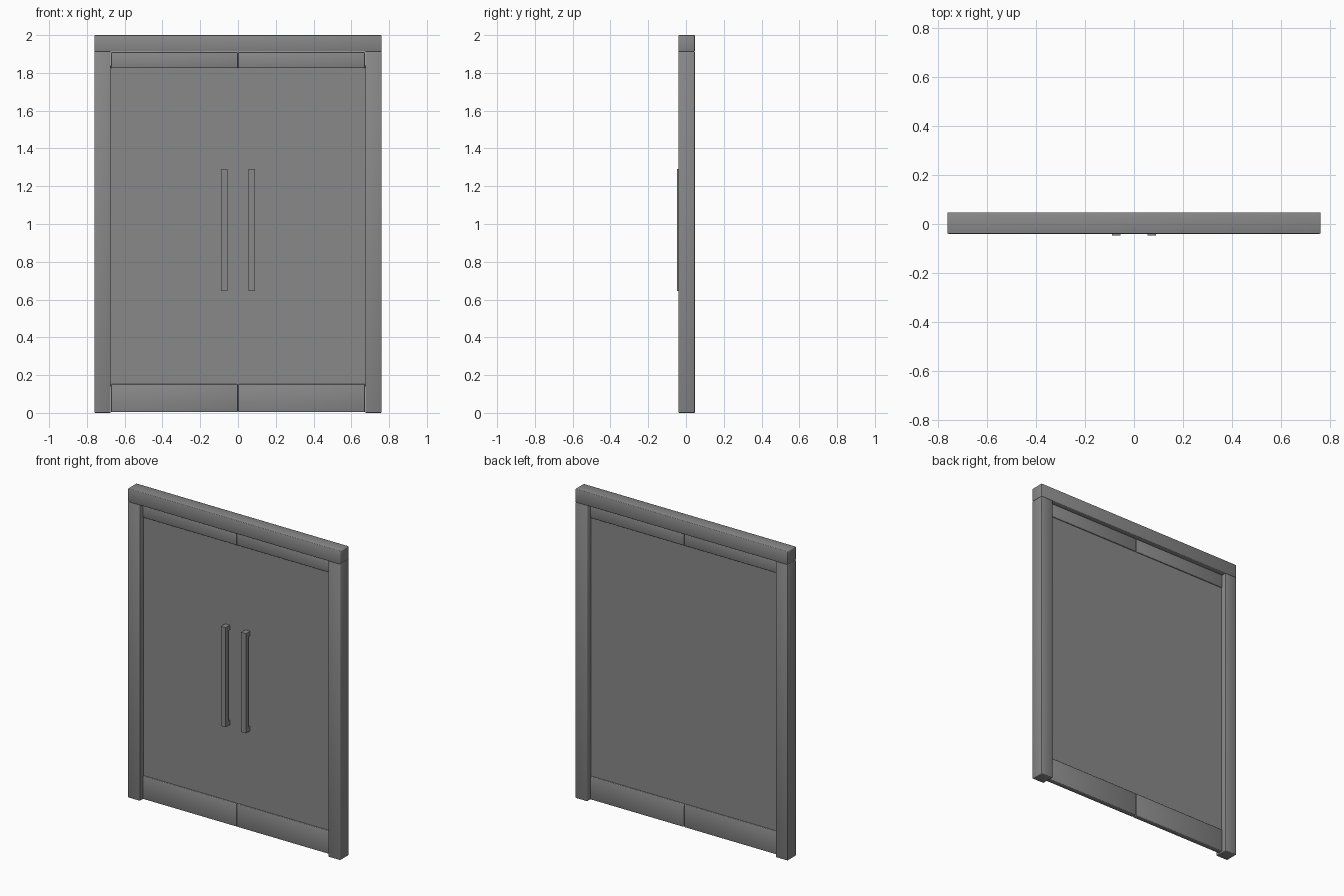
import bpy

cube = bpy.data.objects.get("Cube")
if cube:
    bpy.data.objects.remove(cube, do_unlink=True)

# One flat grey for everything
GREY = (0.25, 0.25, 0.25, 1)
grey = bpy.data.materials.new("mid grey")
grey.use_nodes = True
grey.diffuse_color = GREY
for node in grey.node_tree.nodes:
    if node.type == 'BSDF_PRINCIPLED':
        node.inputs["Base Color"].default_value = GREY


def box(name, x, y, z, bevel=0.0):
    """Box from (min, max) ranges, optionally with softened edges."""
    ranges = (x, y, z)
    bpy.ops.mesh.primitive_cube_add(size=1, location=[sum(r) / 2 for r in ranges])
    obj = bpy.context.object
    obj.name = name
    obj.scale = [abs(r[1] - r[0]) for r in ranges]
    bpy.ops.object.transform_apply(location=False, rotation=False, scale=True)
    obj.data.materials.append(grey)
    if bevel:
        mod = obj.modifiers.new("soft edges", 'BEVEL')
        mod.width = bevel
        mod.segments = 2
        bpy.ops.object.shade_smooth()
    return obj


WIDTH, POST_IN, HEAD = 0.76, 0.674, 1.913
FRONT, BACK = -0.04, 0.047
RAIL_Y = (-0.014, 0.021)
GLASS_Y = (-0.004, 0.011)

# Door frame
box("frame_head", (-WIDTH, WIDTH), (FRONT, BACK), (HEAD, 2), 0.004)
for side, s in (("left", 1), ("right", -1)):
    box(f"{side}_frame_post", (s * POST_IN, s * WIDTH), (FRONT, BACK), (0, HEAD), 0.004)

    # Door leaf: pane between two rails
    leaf = (s * 0.001, s * (POST_IN - 0.002))
    box(f"{side}_top_rail", leaf, RAIL_Y, (1.825, HEAD - 0.003), 0.004)
    box(f"{side}_bottom_rail", leaf, RAIL_Y, (0.004, 0.152), 0.004)
    box(f"{side}_door_pane", (0, s * POST_IN), GLASS_Y, (0.14, 1.84))

    # Pull handle on two short mounts
    grip = (s * 0.056, s * 0.089)
    box(f"{side}_handle_bar", grip, (-0.047, -0.018), (0.645, 1.29))
    for end, z in (("lower", 0.645), ("upper", 1.26)):
        box(f"{side}_{end}_handle_mount", grip, (-0.018, -0.002), (z, z + 0.03))
